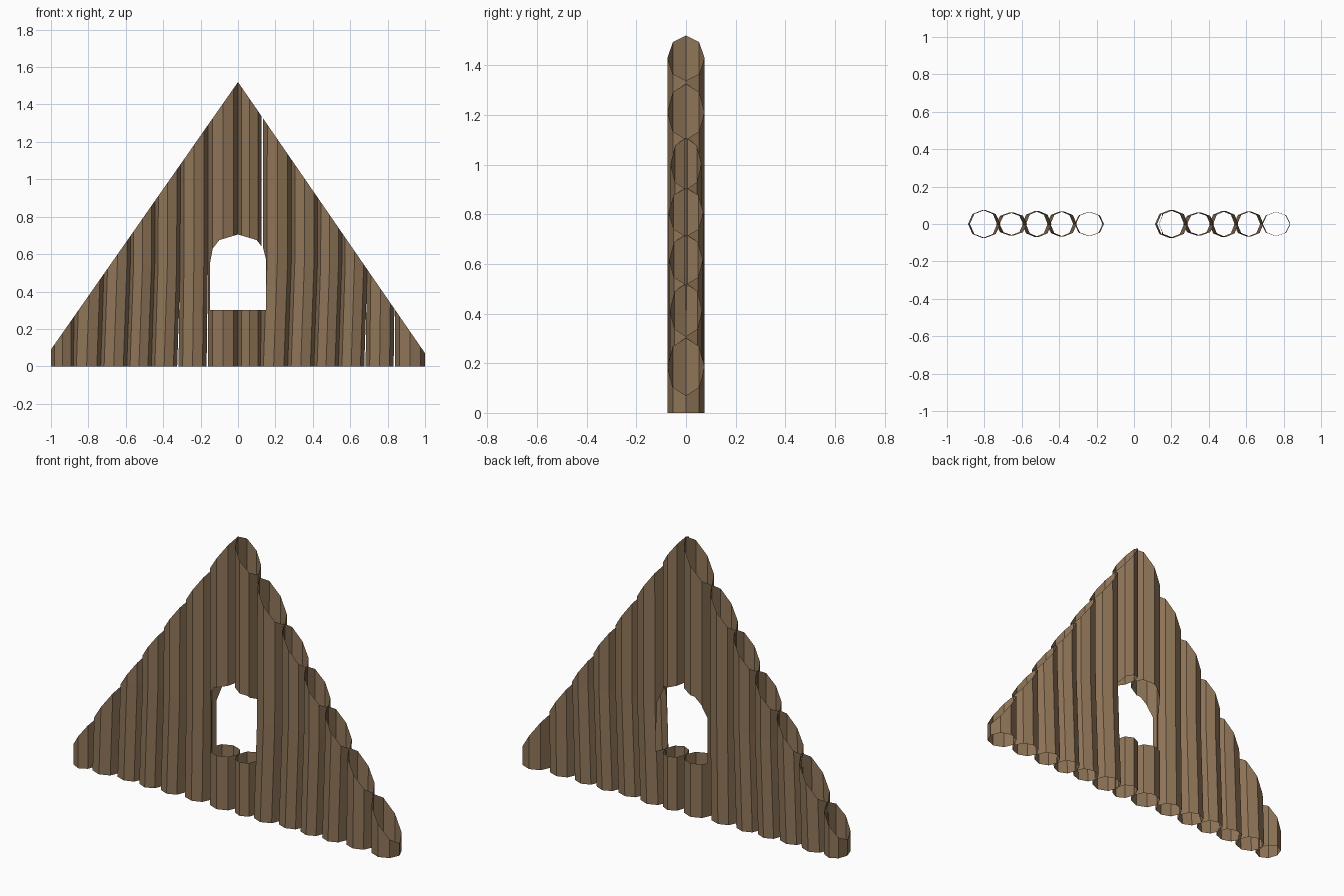
import bpy, bmesh, math
from mathutils import Vector

if "Cube" in bpy.data.objects:
    bpy.data.objects.remove(bpy.data.objects["Cube"])

wood = bpy.data.materials.new("weathered brown wood")
wood.diffuse_color = (0.275, 0.178, 0.098, 1)
wood.use_nodes = True
wood.node_tree.nodes["Principled BSDF"].inputs["Base Color"].default_value = wood.diffuse_color

# one set of seven logs: left edge, right edge, depth radius, lean at foot
LOGS = [(0.00, 0.125, 0.075, 0.0),
        (0.135, 0.29, 0.075, -0.022),
        (0.285, 0.43, 0.062, -0.022),
        (0.425, 0.56, 0.070, -0.022),
        (0.555, 0.695, 0.068, -0.020),
        (0.69, 0.84, 0.065, -0.008),
        (0.84, 1.00, 0.075, 0.0)]
SIDES = 8
APEX = 1.52

# arched window outline (counter-clockwise in x, z)
WINDOW = [(-0.15, 0.3), (0.15, 0.3), (0.15, 0.57), (0.135, 0.63),
          (0.1, 0.675), (0.0, 0.705), (-0.1, 0.675), (-0.135, 0.63), (-0.15, 0.55)]


def bisect(bm, co, no, clear=False):
    bmesh.ops.bisect_plane(bm, geom=bm.verts[:] + bm.edges[:] + bm.faces[:],
                           plane_co=co, plane_no=no, clear_outer=clear, dist=1e-5)


def window_sides():
    for i, a in enumerate(WINDOW):
        b = WINDOW[(i + 1) % len(WINDOW)]
        yield Vector((a[0], 0, a[1])), Vector((b[1] - a[1], 0, a[0] - b[0])).normalized()


def log(name, x0, x1, ry, lean):
    bm = bmesh.new()
    cx, rx = (x0 + x1) / 2, (x1 - x0) / 2
    # open hollow tube that leans slightly near the foot
    rings = []
    for z, s in ((0, 1), (0.55, 0.12), (1.7, 0)):
        rings.append([bm.verts.new((cx + lean * s + rx * math.cos(i * math.tau / SIDES),
                                    ry * math.sin(i * math.tau / SIDES), z))
                      for i in range(SIDES)])
    for lo, hi in zip(rings, rings[1:]):
        for i in range(SIDES):
            j = (i + 1) % SIDES
            bm.faces.new((lo[i], lo[j], hi[j], hi[i]))
    # gable slopes
    bisect(bm, (0, 0, APEX), (1.45, 0, 1), True)
    bisect(bm, (0, 0, APEX), (-1.43, 0, 1), True)
    # window opening
    if x0 < 0.15 and x1 > -0.15:
        sides = list(window_sides())
        for co, no in sides:
            bisect(bm, co, no)
        inside = [f for f in bm.faces
                  if all((f.calc_center_median() - co).dot(no) < 1e-5 for co, no in sides)]
        bmesh.ops.delete(bm, geom=inside, context='FACES')
        bmesh.ops.dissolve_limit(bm, angle_limit=0.005, verts=bm.verts[:], edges=bm.edges[:])
    me = bpy.data.meshes.new(name)
    bm.to_mesh(me)
    bm.free()
    me.materials.append(wood)
    bpy.context.collection.objects.link(bpy.data.objects.new(name, me))


# left and right halves repeat the same seven logs
for side, shift in (("left", -1.0), ("right", 0.0)):
    for n, (a, b, ry, lean) in enumerate(LOGS):
        log(f"{side}_log_{n + 1}", a + shift, b + shift, ry, lean)
